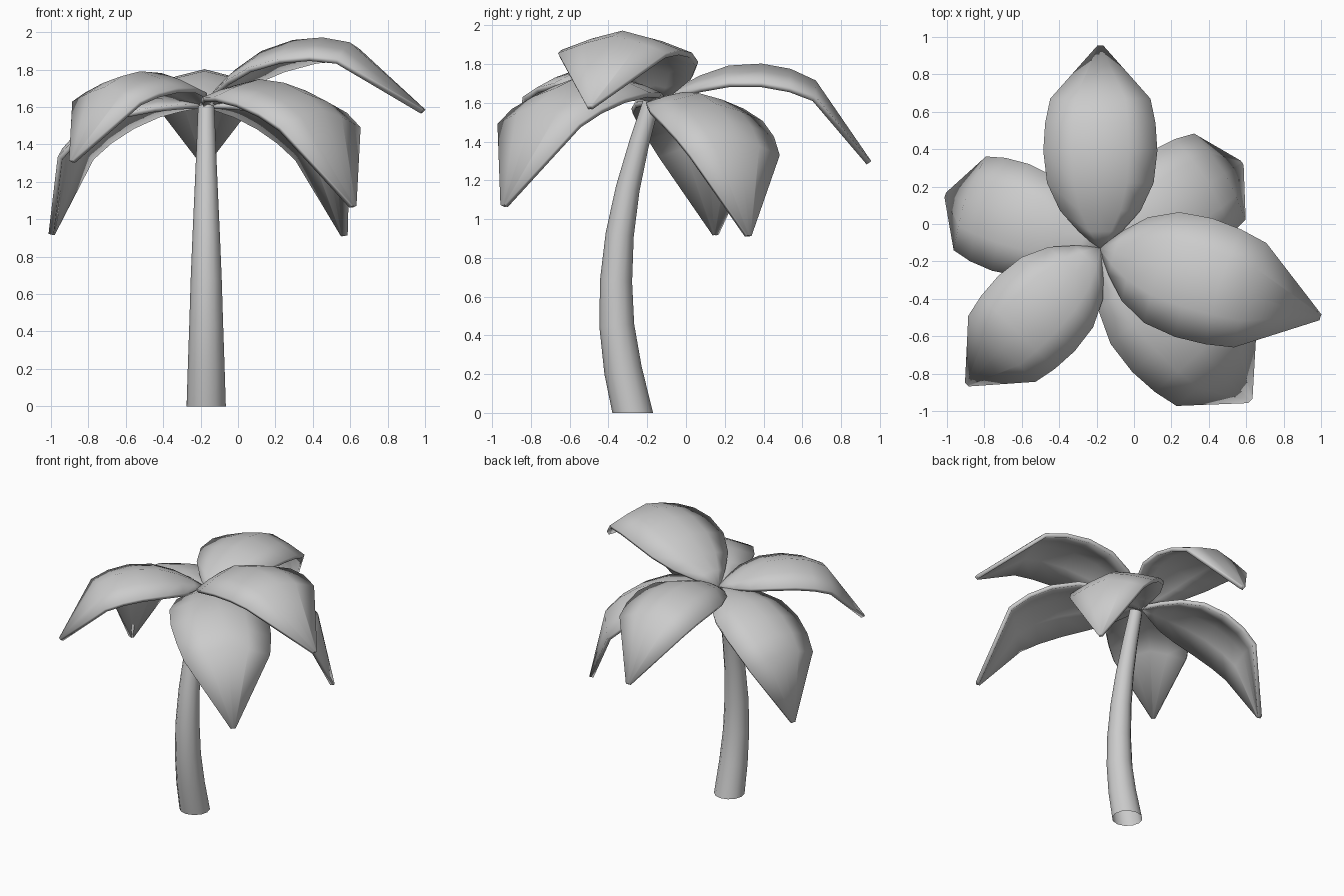
import bpy, bmesh
from math import radians, cos, sin, pi
from mathutils import Matrix, Vector

if "Cube" in bpy.data.objects:
    bpy.data.objects.remove(bpy.data.objects["Cube"])


def finish(bm, name, angle):
    bmesh.ops.recalc_face_normals(bm, faces=bm.faces) if name == "trunk" else None
    me = bpy.data.meshes.new(name)
    bm.to_mesh(me)
    bm.free()
    ob = bpy.data.objects.new(name, me)
    bpy.context.collection.objects.link(ob)
    bpy.ops.object.select_all(action='DESELECT')
    ob.select_set(True)
    bpy.context.view_layer.objects.active = ob
    bpy.ops.object.shade_smooth_by_angle(angle=radians(angle))
    return ob


# Trunk: tapered tube leaning forward then back; (y, z, radius, ring tilt)
SIDES = 12
path = [(-0.275, 0, 0.105, 0), (-0.325, 0.22, 0.098, 12), (-0.357, 0.45, 0.09, 5),
        (-0.361, 0.68, 0.083, -3), (-0.342, 0.92, 0.073, -8), (-0.30, 1.16, 0.062, -13),
        (-0.242, 1.39, 0.052, -18), (-0.18, 1.60, 0.044, -20)]
bm = bmesh.new()
rings = []
for y, z, r, tilt in path:
    rot = Matrix.Rotation(radians(tilt), 3, 'X')
    rings.append([bm.verts.new(Vector((-0.17, y, z)) + rot @ Vector(
        (r * cos(2 * pi * i / SIDES), r * sin(2 * pi * i / SIDES), 0))) for i in range(SIDES)])
for a, b in zip(rings, rings[1:]):
    for i in range(SIDES):
        j = (i + 1) % SIDES
        bm.faces.new((a[i], a[j], b[j], b[i]))
bm.faces.new(rings[-1])
finish(bm, "trunk", 40)

# Frond template: (distance, height, half width, edge drop)
ribs = [(0.0, 0.0, 0.015, 0.003), (0.09, 0.06, 0.115, 0.03), (0.20, 0.12, 0.215, 0.06),
        (0.35, 0.172, 0.285, 0.085), (0.52, 0.182, 0.305, 0.095), (0.67, 0.155, 0.295, 0.095),
        (0.80, 0.095, 0.268, 0.085), (1.085, -0.32, 0.015, 0.003)]


def frond(name, azimuth, pitch, size):
    m = (Matrix.Translation((-0.18, -0.13, 1.62)) @ Matrix.Rotation(radians(azimuth), 4, 'Z')
         @ Matrix.Rotation(radians(-pitch), 4, 'Y') @ Matrix.Scale(size, 4))
    bm = bmesh.new()
    rows = [[bm.verts.new(m @ Vector((d, s * w, h - abs(s) ** 1.3 * drop)))
             for s in (-1, -0.5, 0, 0.5, 1)] for d, h, w, drop in ribs]
    for a, b in zip(rows, rows[1:]):
        for i in range(4):
            bm.faces.new((a[i], b[i], b[i + 1], a[i + 1]))
    ob = finish(bm, name, 40)
    mod = ob.modifiers.new("thickness", 'SOLIDIFY')
    mod.thickness = 0.028
    mod.offset = -1


# Six fronds around the crown
frond("frond_back", 90, 0, 1.0)
frond("frond_right", -17.4, 15, 1.09)
frond("frond_front_right", -45.5, -9, 1.12)
frond("frond_front_left", 225.6, 0, 0.94)
frond("frond_left", 161, -22, 0.99)
frond("frond_back_right", 31, -22, 1.0)
